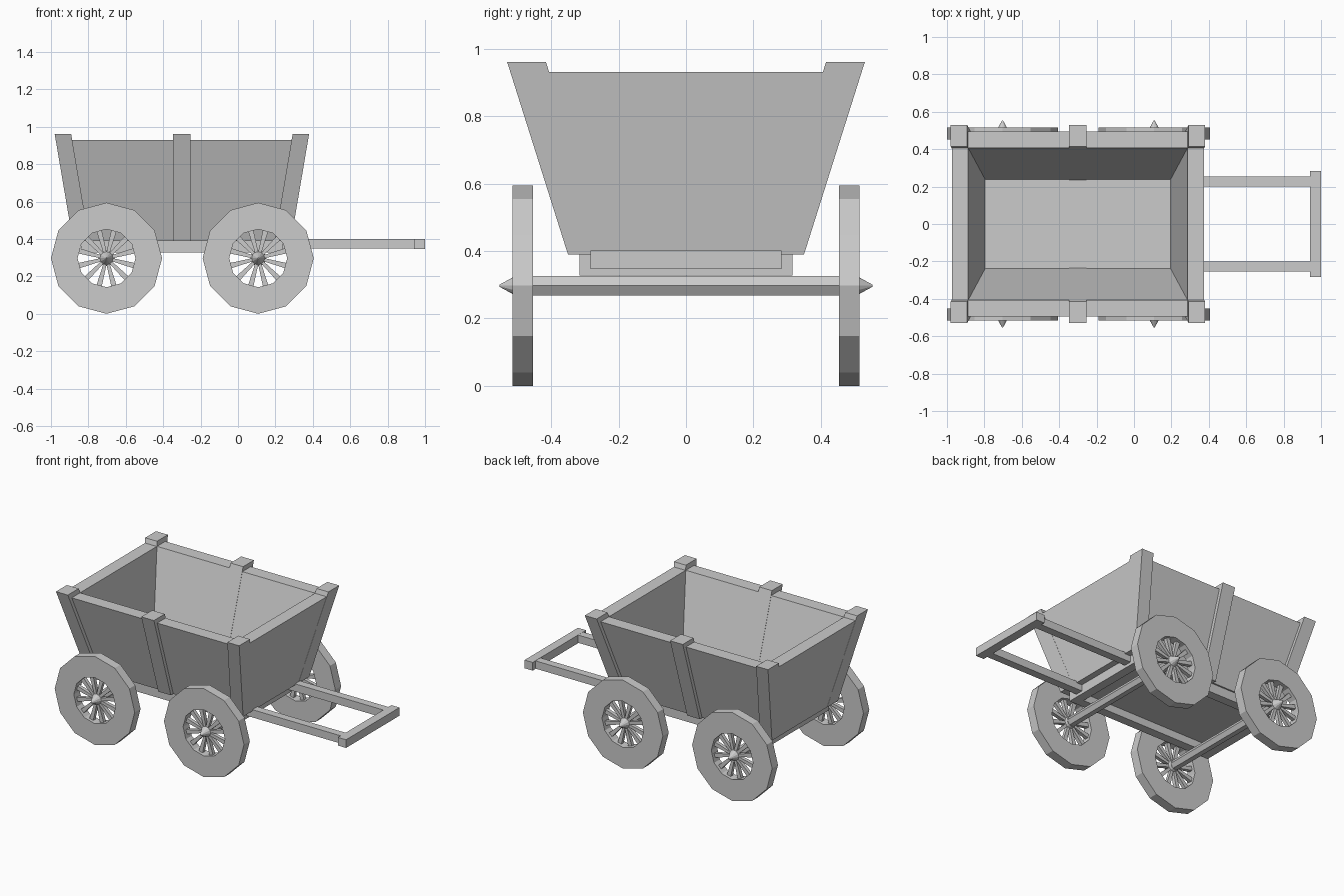
import bpy, bmesh, math
from mathutils import Matrix, Vector

if "Cube" in bpy.data.objects:
    bpy.data.objects.remove(bpy.data.objects["Cube"])

CX = -0.30                      # centre of the cart body along x
Z0, ZB, ZP = 0.39, 0.93, 0.96   # body bottom, board top, post top


def half_len(z):
    return 0.583 + 0.17 * (z - Z0)


def half_wid(z):
    return 0.35 + 0.316 * (z - Z0)


def finish(name, bm):
    bmesh.ops.recalc_face_normals(bm, faces=bm.faces)
    me = bpy.data.meshes.new(name)
    bm.to_mesh(me)
    bm.free()
    ob = bpy.data.objects.new(name, me)
    bpy.context.collection.objects.link(ob)
    return ob


def loft(bm, rings, closed=False):
    """Skin a list of rings; cap the ends, or join last to first."""
    vs = [[bm.verts.new(p) for p in r] for r in rings]
    n = len(vs[0])
    pairs = list(zip(vs, vs[1:])) + ([(vs[-1], vs[0])] if closed else [])
    for a, b in pairs:
        for i in range(n):
            j = (i + 1) % n
            bm.faces.new((a[i], a[j], b[j], b[i]))
    if not closed:
        bm.faces.new(vs[0])
        bm.faces.new(vs[-1])


def rect(x0, x1, y0, y1, z):
    return [(x0, y0, z), (x1, y0, z), (x1, y1, z), (x0, y1, z)]


def box(name, x0, x1, y0, y1, z0, z1):
    bm = bmesh.new()
    loft(bm, [rect(x0, x1, y0, y1, z0), rect(x0, x1, y0, y1, z1)])
    return finish(name, bm)


def circle(r, y, n, start=0.0):
    return [(r * math.cos(start + i * math.tau / n), y,
             r * math.sin(start + i * math.tau / n)) for i in range(n)]


# Sloping board walls
def wall_ring(z, dx, dy):
    x, y = half_len(z) - dx, half_wid(z) - dy
    return rect(CX - x, CX + x, -y, y, z)


bm = bmesh.new()
loft(bm, [wall_ring(Z0, 0.001, 0.025), wall_ring(ZB, 0.001, 0.025),
          wall_ring(ZB, 0.088, 0.113), wall_ring(Z0, 0.088, 0.113)], closed=True)
finish("board_walls", bm)

# Floor and the frame below it
box("floor", CX - 0.51, CX + 0.51, -0.25, 0.25, 0.375, 0.395)
bm = bmesh.new()
fr = [rect(CX - a, CX + a, -b, b, z) for a, b, z in
      ((0.54, 0.315, 0.328), (0.54, 0.315, 0.391), (0.48, 0.255, 0.391), (0.48, 0.255, 0.328))]
loft(bm, fr, closed=True)
finish("under_frame", bm)

# Corner posts and middle posts
for sy in (-1, 1):
    for sx in (-1, 0, 1):
        bm = bmesh.new()
        rings = []
        for z in (Z0, ZP):
            if sx:
                xa, xb = sorted((CX + sx * half_len(z), CX + sx * (half_len(z) - 0.088)))
            else:
                xa, xb = CX - 0.047, CX + 0.047
            ya, yb = sorted((sy * half_wid(z), sy * (half_wid(z) - 0.115)))
            rings.append(rect(xa, xb, ya, yb, z))
        loft(bm, rings)
        finish("corner_post" if sx else "middle_post", bm)

# Pull handle
for sy in (-1, 1):
    ya, yb = sorted((sy * 0.2, sy * 0.253))
    box("handle_rod", 0.2, 0.945, ya, yb, 0.348, 0.4)
box("handle_bar", 0.94, 1.0, -0.283, 0.283, 0.346, 0.401)

# Axles, wheels, spokes and hubs
WZ, WR = 0.297, 0.297
for wx in (-0.703, 0.108):
    bm = bmesh.new()
    loft(bm, [circle(0.033, -0.47, 6), circle(0.033, 0.47, 6)])
    finish("axle", bm).location = (wx, 0, WZ)
    for sy in (-1, 1):
        bm = bmesh.new()
        ya, yb = sy * 0.453, sy * 0.515
        loft(bm, [circle(WR, ya, 12), circle(WR, yb, 12),
                  circle(0.155, yb, 12), circle(0.155, ya, 12)], closed=True)
        finish("wheel_rim", bm).location = (wx, 0, WZ)

        bm = bmesh.new()
        for i in range(12):
            rot = Matrix.Rotation(math.radians(15 + 30 * i), 3, 'Y')
            rings = []
            for r, w in ((0.02, 0.008), (0.165, 0.015)):
                q = rect(-w, w, sy * 0.4825 - 0.012, sy * 0.4825 + 0.012, r)
                rings.append([rot @ Vector(p) for p in q])
            loft(bm, rings)
        finish("wheel_spokes", bm).location = (wx, 0, WZ)

        bm = bmesh.new()
        loft(bm, [circle(0.033, sy * 0.455, 12), circle(0.042, sy * 0.482, 12),
                  circle(0.003, sy * 0.553, 12)])
        finish("wheel_hub", bm).location = (wx, 0, WZ)
